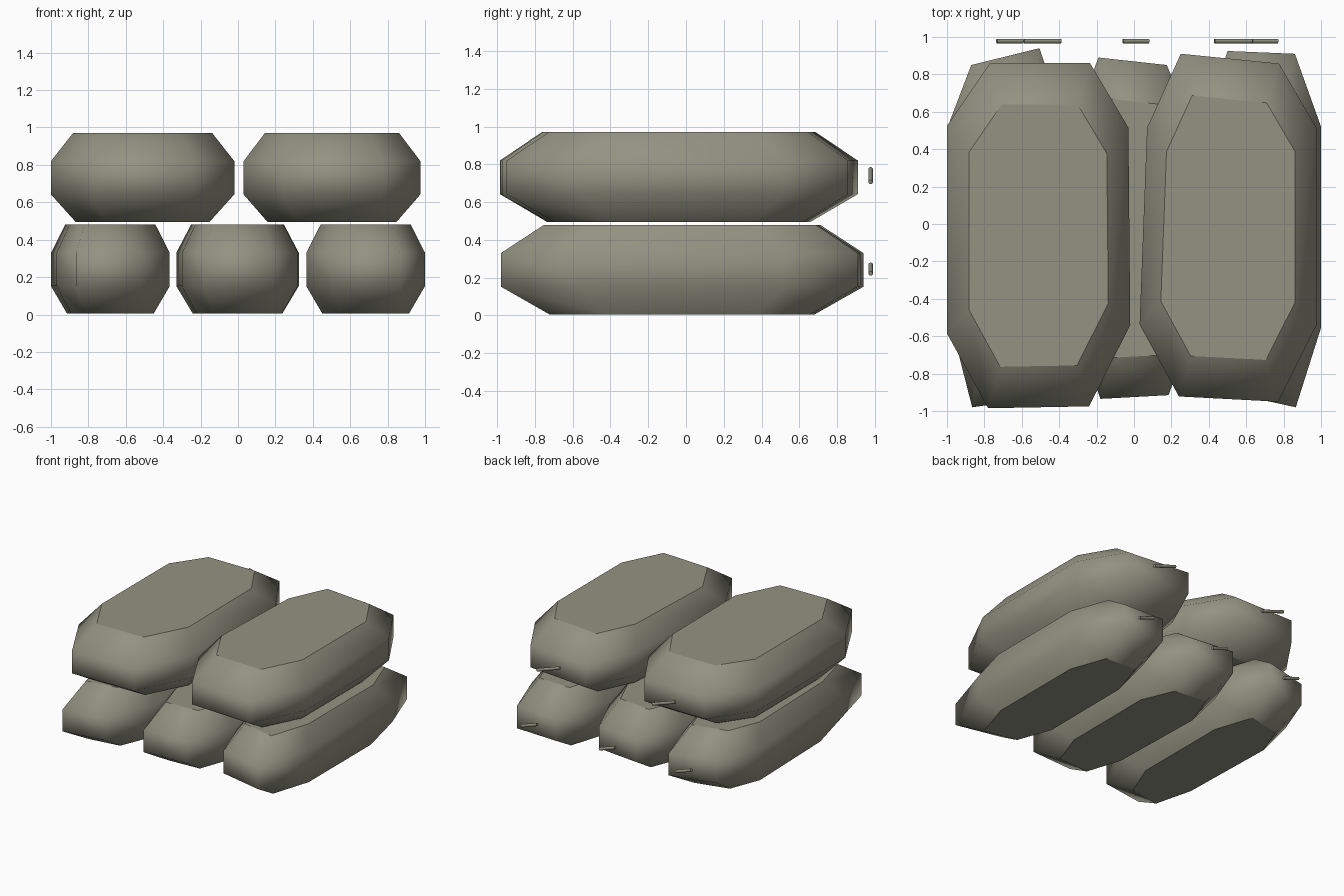
import bpy
import bmesh
import math
from mathutils import Vector

default_cube = bpy.data.objects.get("Cube")
if default_cube:
    bpy.data.objects.remove(default_cube, do_unlink=True)


def make_material(name, colour):
    material = bpy.data.materials.new(name)
    material.use_nodes = True
    material.diffuse_color = colour
    material.node_tree.nodes["Principled BSDF"].inputs["Base Color"].default_value = colour
    return material


canvas = make_material("olive grey canvas", (0.29, 0.29, 0.225, 1))

LAYER_HEIGHT = 0.49
# Height above the layer base and outline scale of each cross-section
SECTIONS = [(0.005, 0.73), (0.152, 1), (0.33, 1), (0.48, 0.76)]


def make_bag(name, outline, layer):
    """Loft an eight-sided bag: straight flanks, chamfered to flat top and bottom."""
    points = [Vector(p) for p in outline]
    low = Vector([min(p[axis] for p in points) for axis in range(2)])
    high = Vector([max(p[axis] for p in points) for axis in range(2)])
    centre = (low + high) / 2
    base = layer * LAYER_HEIGHT

    bm = bmesh.new()
    rings = []
    for height, scale in SECTIONS:
        ring = []
        for point in points:
            flat = centre + (point - centre) * scale
            ring.append(bm.verts.new((flat.x, flat.y, base + height)))
        rings.append(ring)

    # Smooth sides between neighbouring rings
    count = len(points)
    for lower, upper in zip(rings, rings[1:]):
        for i in range(count):
            j = (i + 1) % count
            side = bm.faces.new((lower[i], lower[j], upper[j], upper[i]))
            side.smooth = True

    # Flat caps with sharp rims
    for cap in (bm.faces.new(rings[0]), bm.faces.new(rings[-1])):
        for edge in cap.edges:
            edge.smooth = False
    bmesh.ops.recalc_face_normals(bm, faces=bm.faces)

    mesh = bpy.data.meshes.new(name)
    bm.to_mesh(mesh)
    bm.free()
    mesh.materials.append(canvas)
    bag = bpy.data.objects.new(name, mesh)
    bpy.context.collection.objects.link(bag)


def make_tie(name, x, z, length):
    """Thin tilted cord behind the closed end of a bag."""
    tilt = math.radians(19)
    bpy.ops.mesh.primitive_cylinder_add(
        vertices=12, radius=0.012, depth=length, location=(x, 0.978, z),
        rotation=(0, tilt - math.pi / 2, 0))
    tie = bpy.context.object
    tie.name = name
    tie.data.materials.append(canvas)
    bpy.ops.object.shade_smooth_by_angle(angle=math.radians(40))


# Bag outlines, starting at the back and running clockwise from above
bags = {
    "lower_right_bag": (0, [
        (-0.87, 0.85), (-0.505, 0.94), (-0.365, 0.52), (-0.365, -0.55),
        (-0.52, -0.93), (-0.865, -0.98), (-0.97, -0.57), (-1, 0.51)]),
    "lower_middle_bag": (0, [
        (-0.19, 0.89), (0.175, 0.85), (0.325, 0.5), (0.32, -0.54),
        (0.185, -0.915), (-0.18, -0.935), (-0.3, -0.56), (-0.33, 0.52)]),
    "lower_left_bag": (0, [
        (0.5, 0.925), (0.86, 0.91), (1, 0.52), (1, -0.555),
        (0.865, -0.98), (0.5, -0.9), (0.365, -0.53), (0.37, 0.51)]),
    "upper_right_bag": (1, [
        (-0.77, 0.86), (-0.235, 0.86), (-0.03, 0.515), (-0.02, -0.54),
        (-0.24, -0.975), (-0.78, -0.985), (-1, -0.585), (-1, 0.525)]),
    "upper_left_bag": (1, [
        (0.25, 0.91), (0.775, 0.858), (0.975, 0.515), (0.975, -0.543),
        (0.77, -0.95), (0.24, -0.922), (0.03, -0.537), (0.07, 0.515)]),
}
for bag_name, (layer, outline) in bags.items():
    make_bag(bag_name, outline, layer)

# Cord ties at the back ends
make_tie("lower_right_tie", -0.665, 0.245, 0.145)
make_tie("lower_middle_tie", 0.01, 0.245, 0.145)
make_tie("lower_left_tie", 0.7, 0.245, 0.145)
make_tie("upper_right_tie", -0.49, 0.74, 0.21)
make_tie("upper_left_tie", 0.53, 0.74, 0.21)
